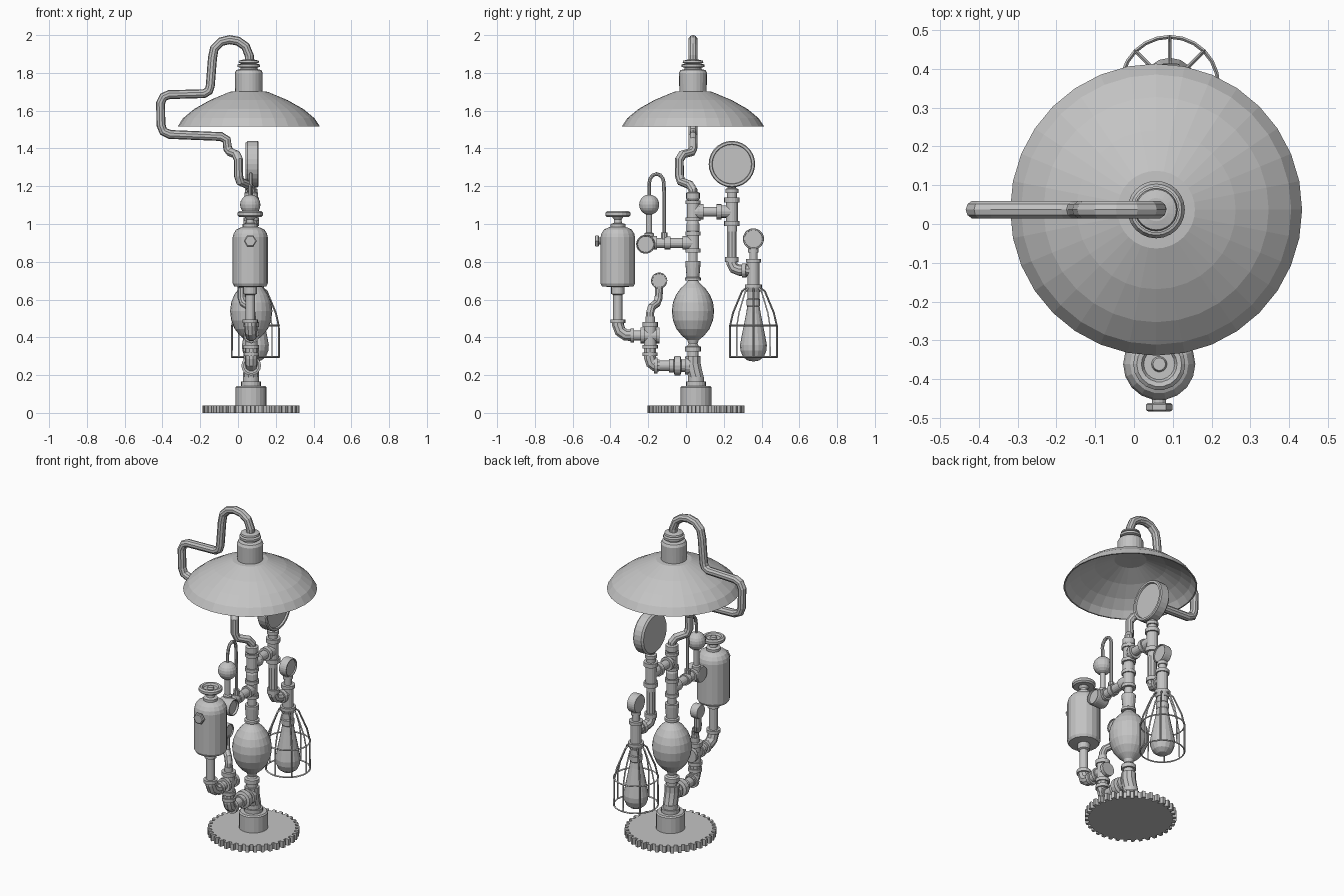
import bpy, bmesh, math
from mathutils import Vector

metal = bpy.data.materials.new("light_grey_metal")
metal.diffuse_color = (0.55, 0.55, 0.55, 1)

def finish(name, bm):
    bmesh.ops.recalc_face_normals(bm, faces=bm.faces)
    me = bpy.data.meshes.new(name)
    bm.to_mesh(me)
    bm.free()
    me.materials.append(metal)
    ob = bpy.data.objects.new(name, me)
    bpy.context.collection.objects.link(ob)
    return ob

def lathe(name, profile, origin=(0, 0, 0), axis=(0, 0, 1), segs=16):
    """Turn (radius, distance along axis) points around an axis."""
    bm = bmesh.new()
    q = Vector(axis).to_track_quat('Z', 'Y')
    rings = []
    for r, h in profile:
        if r == 0:
            rings.append([bm.verts.new(q @ Vector((0, 0, h)) + Vector(origin))])
        else:
            rings.append([bm.verts.new(q @ Vector((r * math.cos(t), r * math.sin(t), h)) + Vector(origin))
                          for t in (2 * math.pi * i / segs for i in range(segs))])
    for a, b in zip(rings, rings[1:]):
        for i in range(segs):
            j = (i + 1) % segs
            if len(a) == 1:
                bm.faces.new((a[0], b[i], b[j]))
            elif len(b) == 1:
                bm.faces.new((a[i], a[j], b[0]))
            else:
                bm.faces.new((a[i], a[j], b[j], b[i]))
    for end in (rings[0], rings[-1]):
        if len(end) > 1:
            bm.faces.new(end)
    return finish(name, bm)

def pipe(name, a, b, r, segs=14):
    a, b = Vector(a), Vector(b)
    return lathe(name, [(r, 0), (r, (b - a).length)], a, b - a, segs)

def tube(name, pts, r, cyclic=False, res=3):
    """Bent pipe through points."""
    cu = bpy.data.curves.new(name, 'CURVE')
    cu.dimensions = '3D'
    cu.bevel_depth, cu.bevel_resolution, cu.use_fill_caps = r, res, True
    sp = cu.splines.new('POLY')
    sp.points.add(len(pts) - 1)
    for p, c in zip(sp.points, pts):
        p.co = (*c, 1)
    sp.use_cyclic_u = cyclic
    tmp = bpy.data.objects.new(name + "_path", cu)
    bpy.context.collection.objects.link(tmp)
    me = bpy.data.meshes.new_from_object(tmp.evaluated_get(bpy.context.evaluated_depsgraph_get()))
    bpy.data.objects.remove(tmp)
    bm = bmesh.new()
    bm.from_mesh(me)
    for f in bm.faces:
        f.smooth = False
        f.material_index = 0
    bpy.data.meshes.remove(me)
    return finish(name, bm)

def gauge(name, c, r, depth):
    """Round dial facing +x with a raised bezel."""
    d = depth / 2
    lathe(name, [(0, -d), (r * .92, -d), (r, -d * .7), (r, d * .8), (r * .96, d),
                 (r * .86, d), (r * .84, d * .7), (0, d * .7)], c, (1, 0, 0), 28)

X, Y = 0.07, 0.037

# gear base
bm = bmesh.new()
outline = []
N = 36
for i in range(N):
    for f, r in ((0, .236), (.42, .236), (.5, .257), (.92, .257)):
        t = 2 * math.pi * (i + f) / N
        outline.append(bm.verts.new((.069 + r * math.cos(t), .053 + r * math.sin(t), 0)))
face = bm.faces.new(outline)
up = bmesh.ops.extrude_face_region(bm, geom=[face])
bmesh.ops.translate(bm, vec=(0, 0, .04), verts=[v for v in up['geom'] if isinstance(v, bmesh.types.BMVert)])
finish("gear_base", bm)
lathe("base_collar", [(.082, .04), (.082, .135), (.075, .142), (.052, .142), (.052, .165), (.042, .165), (.042, .19)],
      (.069, .053, 0), segs=20)
tube("base_bend", [(.069, .053, .16), (.069, .053, .19), (X, .045, .22), (X, Y, .26), (X, Y, .30)], .042)

# central column with its tees and collars
lathe("lower_column", [(.035, .27), (.035, .30), (.03, .30), (.03, .325), (.042, .325), (.042, .35), (.03, .355), (.022, .37)],
      (X, Y, 0))
lathe("column_bulb", [(.022, .36), (.03, .385), (.06, .41), (.088, .445), (.106, .49), (.112, .54), (.106, .585), (.09, .625),
                      (.065, .66), (.038, .685), (.026, .70), (.024, .72)], (X, Y, 0), segs=24)
lathe("column_reducer", [(.042, .70), (.042, .715), (.034, .72), (.04, .79), (.04, .805), (.025, .805), (.025, .865)], (X, Y, 0))
for nm, z in (("lower_tee", .905), ("upper_tee", 1.07)):
    lathe(nm, [(.04, z - .055), (.04, z - .035), (.032, z - .035), (.032, z + .035), (.04, z + .035), (.04, z + .055)], (X, Y, 0))
lathe("column_sleeve", [(.026, .95), (.034, .965), (.034, 1.0), (.026, 1.02)], (X, Y, 0))
lathe("top_collar", [(.026, 1.12), (.036, 1.135), (.036, 1.165), (.026, 1.17)], (X, Y, 0))

# long bent pipe from the column to the shade
tube("lamp_neck", [(.06, Y, 1.85), (.06, Y, 1.89), (.04, Y, 1.94), (.0, Y, 1.968), (-.045, Y, 1.976), (-.09, Y, 1.965),
                   (-.125, Y, 1.93), (-.135, Y, 1.88), (-.147, Y, 1.73), (-.155, Y, 1.705), (-.18, Y, 1.69), (-.365, Y, 1.685),
                   (-.395, Y, 1.672), (-.41, Y, 1.64), (-.408, Y, 1.525), (-.395, Y, 1.49), (-.36, Y, 1.474),
                   (-.09, Y, 1.463), (-.06, Y, 1.445), (-.055, Y, 1.40), (-.04, Y - .01, 1.38), (-.01, -.018, 1.368),
                   (.003, -.035, 1.34), (.003, -.035, 1.255), (.012, -.026, 1.225), (.055, .02, 1.207), (X, Y, 1.18),
                   (X, Y, 1.10)], .024)

# shade, open below
lathe("lamp_shade", [(0, 1.69), (.09, 1.688), (.2, 1.645), (.285, 1.598), (.34, 1.555), (.368, 1.517), (.376, 1.517),
                     (.348, 1.56), (.29, 1.608), (.205, 1.656), (.10, 1.70), (0, 1.705)], (.057, Y, 0), segs=32)
lathe("shade_cap", [(.072, 1.69), (.074, 1.80), (.066, 1.815), (.045, 1.82), (.045, 1.828), (.06, 1.832), (.06, 1.845), (.04, 1.848),
                    (.055, 1.855), (.052, 1.865), (.03, 1.87)], (.057, Y, 0), segs=24)

# bottom arm: union, elbow and tee
Y1 = -.19
lathe("bottom_arm", [(.034, 0), (.046, 0), (.046, .025), (.033, .025), (.033, .045), (.036, .045), (.052, .05), (.052, .08), (.036, .085),
                     (.036, .11), (.028, .11), (.028, .17), (.042, .17), (.042, .19)], (X, .02, .25), (0, -1, 0))
tube("bottom_elbow", [(X, -.14, .25), (X, -.165, .252), (X, -.183, .265), (X, Y1, .29), (X, Y1, .34)], .033)
lathe("side_tee", [(.04, .30), (.04, .32), (.03, .32), (.03, .34), (.041, .34), (.041, .36), (.033, .36), (.033, .455), (.041, .455),
                   (.041, .48), (.025, .48), (.025, .51)], (X, Y1, 0))
lathe("tee_arm", [(.033, -.05), (.042, -.05), (.042, -.03), (.033, -.03), (.033, .03), (.042, .03), (.042, .05), (.026, .05), (.026, .085),
                  (.038, .085), (.038, .105)], (X, Y1, .41), (0, -1, 0))
tube("tank_elbow", [(X, -.28, .41), (X, -.32, .413), (.067, -.348, .432), (.065, -.36, .465), (.065, -.36, .49)], .032)
# small gauge on its bent stem
tube("small_gauge_stem", [(X, Y1, .49), (X, Y1, .53), (.06, -.182, .56), (.03, -.155, .58), (.02, -.145, .61), (.02, -.142, .67)], .022)
gauge("small_gauge", (.02, -.142, .70), .043, .045)

# tank with handwheel and side nut
TX, TY = .065, -.361
lathe("tank_pipe", [(.04, .475), (.04, .495), (.025, .495), (.025, .625), (.035, .63), (.035, .67)], (TX, TY, 0))
lathe("tank", [(.03, .665), (.085, .67), (.093, .685), (.093, .93), (.088, .95), (.075, .97), (.05, .982), (.04, .985),
               (.04, 1.0), (.022, 1.005), (.018, 1.04)], (TX, TY, 0), segs=18)
lathe("handwheel", [(.018, 1.02), (.03, 1.037), (.058, 1.037), (.067, 1.045), (.067, 1.06), (.058, 1.068), (.046, 1.066), (.04, 1.055),
                    (.02, 1.055), (.016, 1.066), (0, 1.066)], (TX, TY, 0), segs=18)
lathe("tank_side_pipe", [(.018, .08), (.018, .104)], (TX, TY, .91), (0, -1, 0), 12)
lathe("tank_side_nut", [(.03, .1), (.034, .104), (.034, .118), (.028, .122), (0, .122)], (TX, TY, .91), (0, -1, 0), 6)

# left upper arm with end dial, ball and thin loop
lathe("left_arm", [(.032, 0), (.036, .03), (.036, .055), (.026, .055), (.026, .12), (.034, .12), (.034, .15), (.026, .15),
                   (.026, .19), (.036, .19), (.036, .225), (.026, .225), (.026, .25)], (X, Y, .9), (0, -1, 0))
gauge("arm_end_dial", (.08, -.214, .893), .05, .085)
lathe("ball_stem", [(.026, .90), (.026, .95), (.016, .955), (.016, 1.06)], (.065, -.195, 0), segs=12)
lathe("ball", [(.054 * math.sin(math.pi * i / 10), 1.102 - .054 * math.cos(math.pi * i / 10)) if 0 < i < 10
               else (0, 1.102 + .054 * (1 if i else -1)) for i in range(11)], (.065, -.195, 0), segs=18)
tube("thin_loop", [(.065, -.195, 1.14), (.065, -.195, 1.2)]
     + [(.068, -.156 - .039 * math.cos(math.pi * i / 6), 1.215 + .05 * math.sin(math.pi * i / 6)) for i in range(7)]
     + [(X, -.115, 1.1), (X, -.115, .91)], .0095, res=2)
lathe("loop_collar", [(.018, .92), (.018, .955)], (X, -.115, 0), segs=10)

# right upper arm with big gauge
GY = .243
lathe("right_arm", [(.03, .0), (.034, .025), (.041, .035), (.041, .055), (.026, .055), (.026, .125), (.04, .125), (.04, .15),
                    (.032, .15), (.032, .2)], (X, Y, 1.065), (0, 1, 0))
lathe("gauge_tee", [(.026, .96), (.026, .99), (.041, .99), (.041, 1.015), (.032, 1.015), (.032, 1.115), (.041, 1.115), (.041, 1.14),
                    (.026, 1.14), (.026, 1.165), (.034, 1.165), (.034, 1.185), (.022, 1.19), (.022, 1.23)], (X, GY, 0))
gauge("big_gauge", (.075, GY, 1.317), .123, .068)
tube("drop_pipe", [(X, GY, 1.0), (X, GY, .81)], .026)
lathe("drop_collar", [(.036, .80), (.036, .825)], (X, GY, 0))
tube("drop_elbow", [(X, GY, .82), (X, GY, .79), (.073, .255, .766), (.08, .285, .755), (.088, .34, .755)], .03)
pipe("elbow_collar", (.083, .298, .755), (.086, .32, .755), .038)

# cage lamp
CX, CY = .092, .357
lathe("cage_lamp_tee", [(.035, .64), (.045, .665), (.045, .68), (.032, .68), (.032, .795), (.04, .795), (.04, .815), (.022, .815),
                        (.022, .85), (.028, .85), (.028, .87), (.018, .875), (.018, .89)], (CX, CY, 0))
gauge("medium_gauge", (CX, CY, .921), .056, .05)
lathe("cage_socket", [(.03, .56), (.036, .57), (.036, .60), (.032, .605), (.032, .66)], (CX, CY, 0))
lathe("cage_light_bulb", [(0, .272), (.03, .277), (.055, .296), (.069, .33), (.071, .36), (.062, .41), (.05, .47), (.038, .53), (.03, .58)],
      (CX, CY, 0), segs=16)
for i in range(8):
    c, s = math.cos(math.pi * i / 4), math.sin(math.pi * i / 4)
    tube("cage_wire", [(CX + r * c, CY + r * s, z) for r, z in ((.04, .66), (.06, .645), (.108, .53), (.124, .46), (.125, .295))],
         .005, res=0)
for z in (.462, .295):
    tube("cage_ring", [(CX + .125 * math.cos(math.pi * i / 12), CY + .125 * math.sin(math.pi * i / 12), z) for i in range(24)],
         .005, True, 0)
